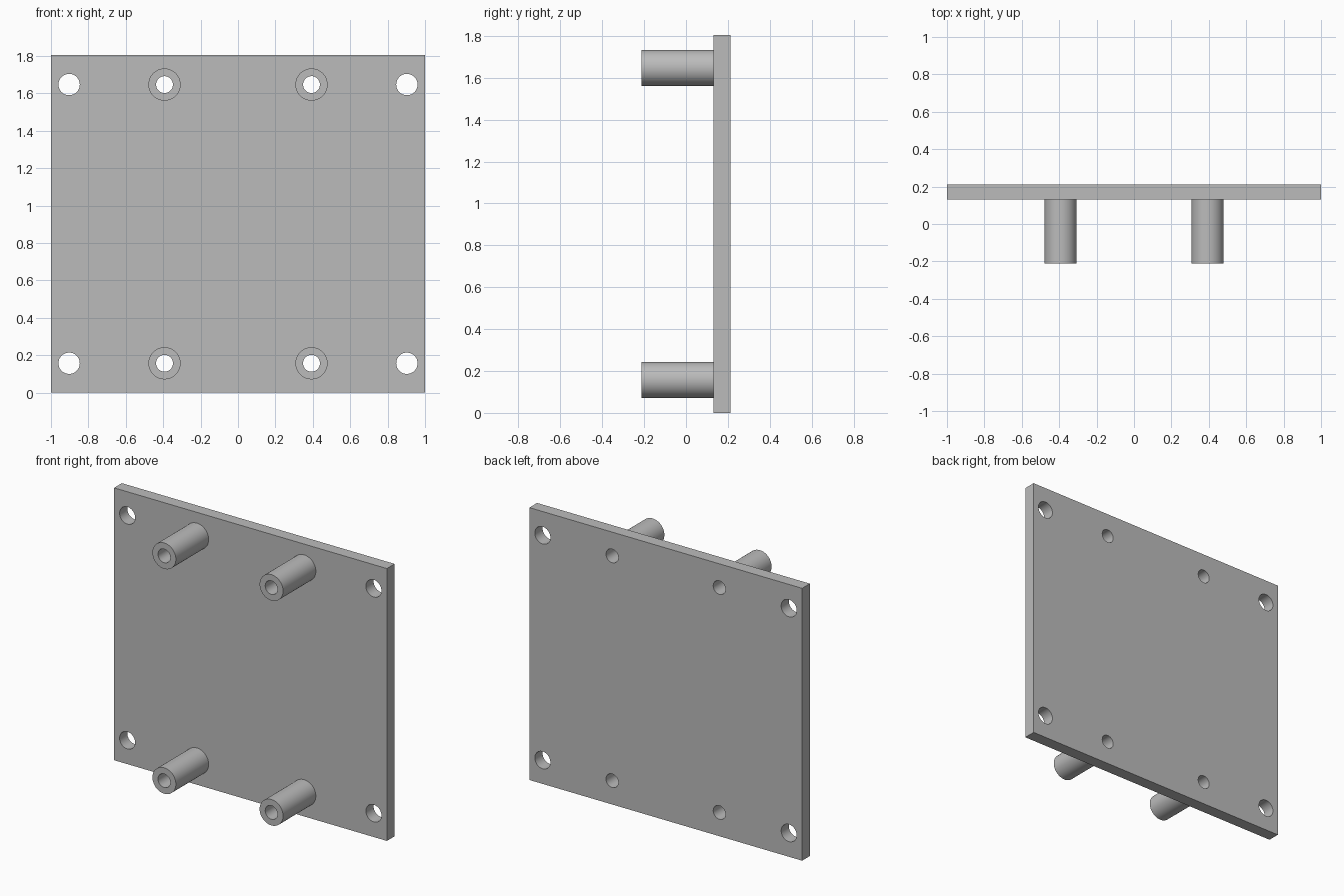
import bpy, bmesh, math
from mathutils import Matrix

if "Cube" in bpy.data.objects:
    bpy.data.objects.remove(bpy.data.objects["Cube"])

HALF_W, HEIGHT = 1.0, 1.805
FRONT, PLATE_Y, BACK = -0.212, 0.131, 0.212
MID_Z, DZ = HEIGHT / 2, 0.745           # hole rows sit at MID_Z +/- DZ
CORNER_X, CORNER_R = 0.903, 0.057
POST_X, POST_R, BORE_R = 0.393, 0.086, 0.045
SIDES = 64

grey = bpy.data.materials.new("grey")
grey.diffuse_color = (0.5, 0.5, 0.5, 1)
grey.use_nodes = True
grey.node_tree.nodes["Principled BSDF"].inputs["Base Color"].default_value = grey.diffuse_color


def finish(name, bm):
    bmesh.ops.recalc_face_normals(bm, faces=bm.faces)
    mesh = bpy.data.meshes.new(name)
    bm.to_mesh(mesh)
    bm.free()
    mesh.materials.append(grey)
    obj = bpy.data.objects.new(name, mesh)
    bpy.context.collection.objects.link(obj)
    return obj


def cylinder(bm, x, z, radius, y0, y1):
    """Solid cylinder running along y."""
    place = Matrix.Translation((x, (y0 + y1) / 2, z)) @ Matrix.Rotation(math.pi / 2, 4, 'X')
    bmesh.ops.create_cone(bm, cap_ends=True, segments=SIDES, radius1=radius,
                          radius2=radius, depth=y1 - y0, matrix=place)


def smooth(obj):
    bpy.ops.object.select_all(action='DESELECT')
    obj.select_set(True)
    bpy.context.view_layer.objects.active = obj
    bpy.ops.object.shade_smooth_by_angle(angle=math.radians(30))


rows = [(sx, MID_Z + sz * DZ) for sx in (-1, 1) for sz in (-1, 1)]

# Plate
bm = bmesh.new()
bmesh.ops.create_cube(bm, size=1, matrix=Matrix.Translation((0, (PLATE_Y + BACK) / 2, MID_Z))
                      @ Matrix.Diagonal((2 * HALF_W, BACK - PLATE_Y, HEIGHT, 1)))
plate = finish("plate", bm)

# Drill for the corner holes and the post bores
bm = bmesh.new()
for sx, z in rows:
    cylinder(bm, sx * CORNER_X, z, CORNER_R, PLATE_Y - 0.1, BACK + 0.1)
    cylinder(bm, sx * POST_X, z, BORE_R, PLATE_Y - 0.1, BACK + 0.1)
drill = finish("drill", bm)

cut = plate.modifiers.new("holes", 'BOOLEAN')
cut.operation, cut.solver, cut.object = 'DIFFERENCE', 'EXACT', drill
bpy.context.view_layer.objects.active = plate
bpy.ops.object.modifier_apply(modifier=cut.name)
bpy.data.objects.remove(drill)
smooth(plate)

# Hollow standoff posts: a wall section spun round the post axis
for i, (sx, z) in enumerate(rows):
    bm = bmesh.new()
    x = sx * POST_X
    section = [(BORE_R, PLATE_Y), (BORE_R, FRONT), (POST_R, FRONT), (POST_R, PLATE_Y)]
    verts = [bm.verts.new((x + r, y, z)) for r, y in section]
    edges = [bm.edges.new(pair) for pair in zip(verts, verts[1:])]
    bmesh.ops.spin(bm, geom=verts + edges, cent=(x, 0, z), axis=(0, 1, 0),
                   angle=math.tau, steps=SIDES, use_merge=True)
    bmesh.ops.remove_doubles(bm, verts=bm.verts, dist=1e-5)
    smooth(finish(f"standoff_post_{i + 1}", bm))
